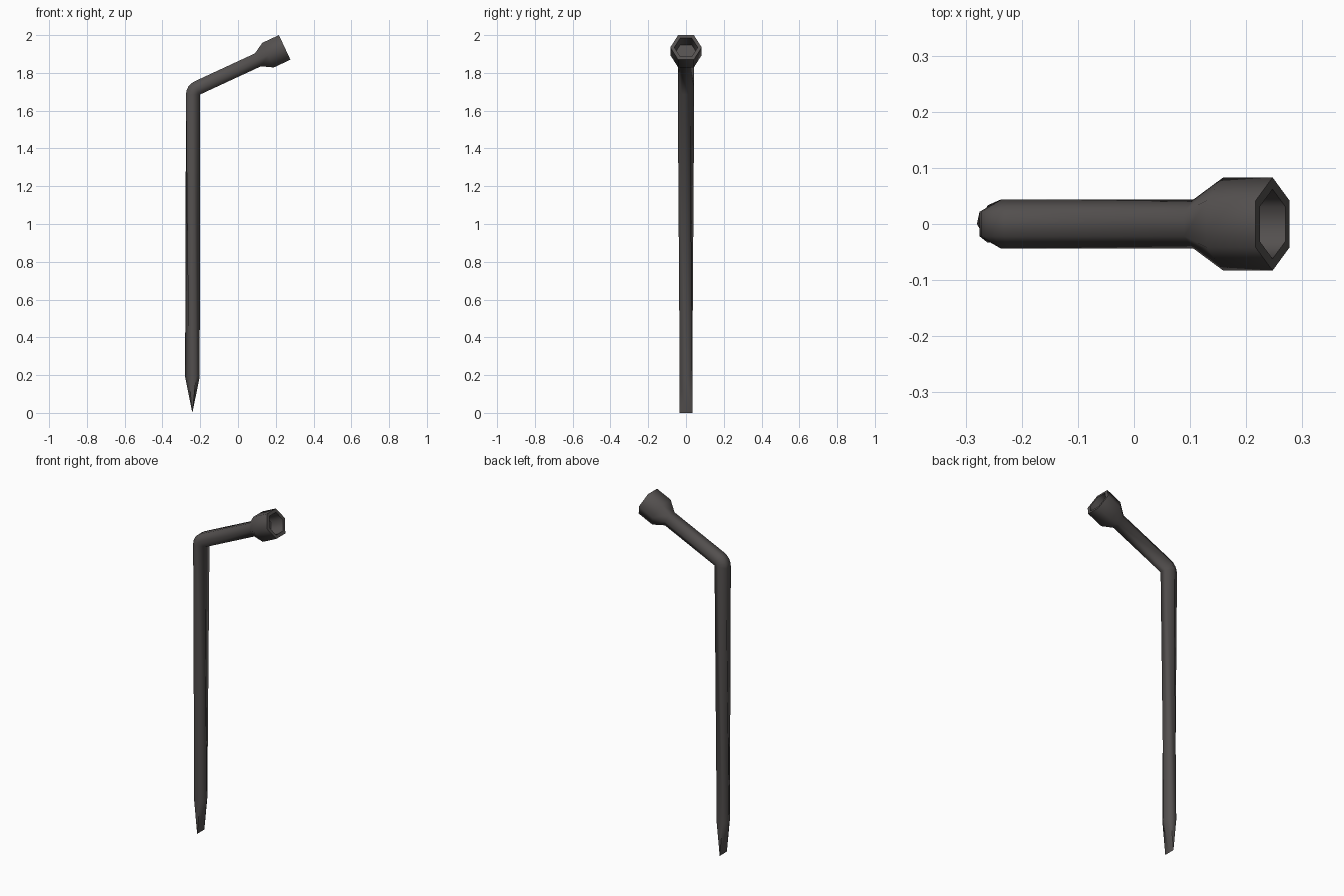
import bpy, bmesh, math
from mathutils import Vector

if "Cube" in bpy.data.objects:
    bpy.data.objects.remove(bpy.data.objects["Cube"])

SIDES = 6
R = 0.0435                      # bar radius
APO = R * math.cos(math.pi / 6)
BEND = math.radians(65)
PIVOT = Vector((-0.20, 0, 1.686))   # inner corner of the bend
END = Vector((0.247, 0, 1.935))     # centre of the socket mouth

bm = bmesh.new()


def ring(c, tilt, r, turn=30):
    """Hexagonal section across an axis tilted from +z towards +x."""
    u = Vector((-math.cos(tilt), 0, math.sin(tilt)))
    v = Vector((0, 1, 0))
    out = []
    for k in range(SIDES):
        a = math.radians(turn + 60 * k)
        out.append(bm.verts.new(c + u * r * math.cos(a) + v * r * math.sin(a)))
    return out


def bridge(a, b):
    for k in range(SIDES):
        n = (k + 1) % SIDES
        bm.faces.new((a[k], a[n], b[n], b[k]))


# chisel tip: section squashed flat to a blade edge
tip = ring(Vector((-0.2415, 0, 0)), 0, 0.0385, 0)
for p in tip:
    p.co.x = -0.2415
rings = [tip, ring(Vector((-0.2415, 0, 0.19)), 0, 0.0385, 0)]

# rounded bend about the inner corner
STEPS = 4
for i in range(STEPS + 1):
    t = BEND * i / STEPS
    u = Vector((-math.cos(t), 0, math.sin(t)))
    rings.append(ring(PIVOT + u * APO, t, R))

# arm, flare, socket wall, rim and hole
axis = Vector((math.sin(BEND), 0, math.cos(BEND)))
for back, r in ((0.156, R), (0.097, 0.083), (0, 0.083), (0, 0.062), (0.085, 0.062)):
    rings.append(ring(END - axis * back, BEND, r))

for a, b in zip(rings, rings[1:]):
    bridge(a, b)
bm.faces.new(rings[-1])         # hole floor

bmesh.ops.remove_doubles(bm, verts=bm.verts[:], dist=0.0005)
bmesh.ops.dissolve_degenerate(bm, edges=bm.edges[:], dist=0.0001)
bmesh.ops.recalc_face_normals(bm, faces=bm.faces[:])

mesh = bpy.data.meshes.new("lug_wrench")
bm.to_mesh(mesh)
bm.free()
obj = bpy.data.objects.new("lug_wrench", mesh)
bpy.context.collection.objects.link(obj)

mat = bpy.data.materials.new("dark steel")
mat.diffuse_color = (0.09, 0.082, 0.08, 1)
mat.use_nodes = True
mat.node_tree.nodes["Principled BSDF"].inputs["Base Color"].default_value = mat.diffuse_color
mesh.materials.append(mat)

bpy.context.view_layer.objects.active = obj
obj.select_set(True)
bpy.ops.object.shade_smooth_by_angle(angle=math.radians(65))
